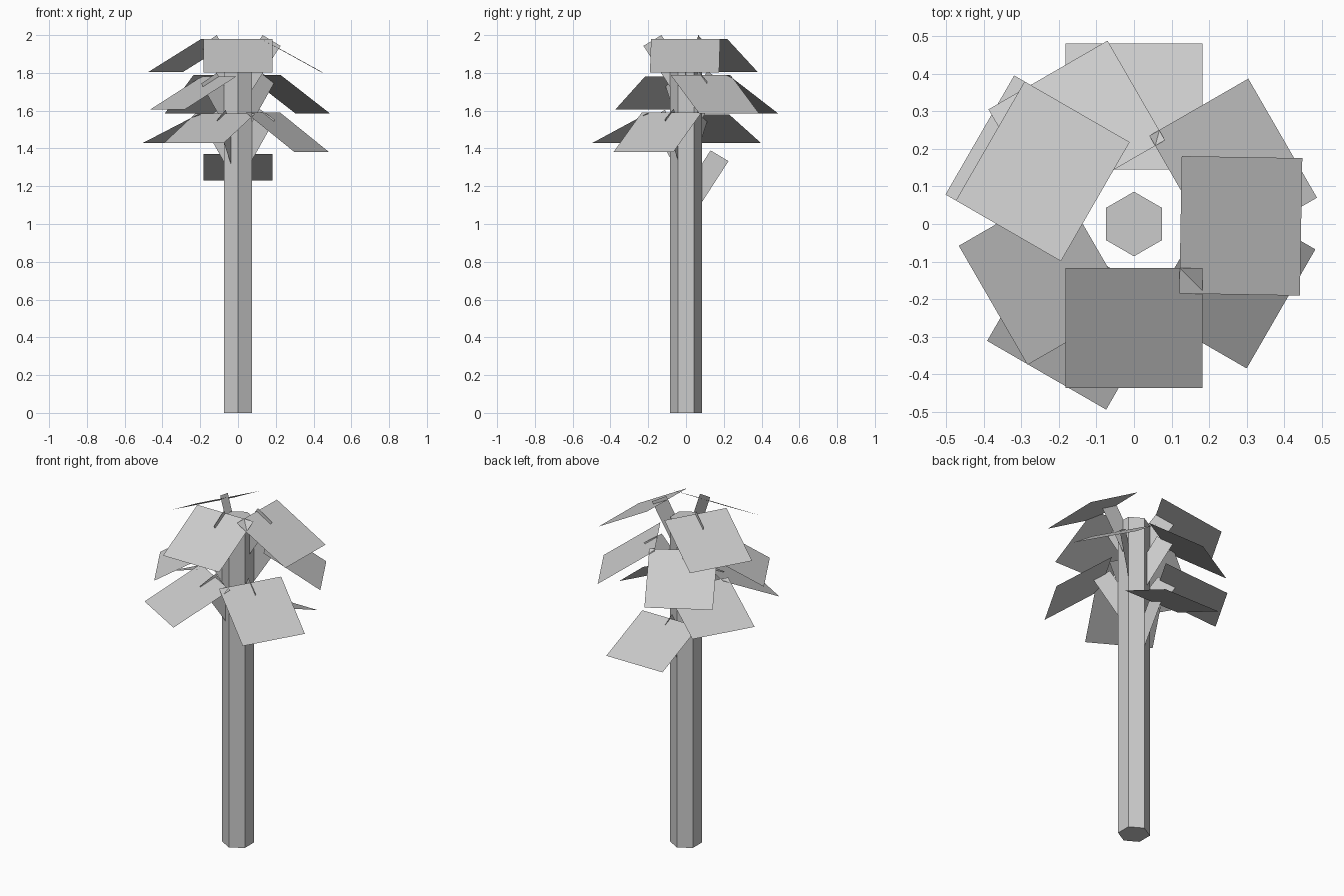
import bpy
from math import radians, cos, sin

if "Cube" in bpy.data.objects:
    bpy.data.objects.remove(bpy.data.objects["Cube"])


def make_mesh(name, verts, faces):
    mesh = bpy.data.meshes.new(name)
    mesh.from_pydata(verts, [], faces)
    ob = bpy.data.objects.new(name, mesh)
    bpy.context.collection.objects.link(ob)
    return ob


def place(angle, r, side, z):
    # radial distance / sideways offset / height -> world position
    a = radians(angle)
    return (r * cos(a) - side * sin(a), r * sin(a) + side * cos(a), z)


# hexagonal trunk with corners on the y axis
TRUNK_H = 1.91
bpy.ops.mesh.primitive_cylinder_add(vertices=6, radius=0.086, depth=TRUNK_H,
                                    location=(0, 0, TRUNK_H / 2))
trunk = bpy.context.object
trunk.name = "trunk"

# leaves: direction, inner radius, inner height, outer radius, outer height
LEAVES = [
    (270, 0.117, 1.98, 0.436, 1.803),
    (-1, 0.124, 1.98, 0.445, 1.803),
    (150, 0.119, 1.98, 0.442, 1.805),
    (210, 0.118, 1.78, 0.433, 1.605),
    (120, 0.152, 1.79, 0.458, 1.585),
    (30, 0.153, 1.79, 0.457, 1.585),
    (150, 0.140, 1.58, 0.474, 1.43),
    (240, 0.133, 1.585, 0.465, 1.43),
    (-30, 0.152, 1.59, 0.452, 1.38),
    (90, 0.145, 1.37, 0.480, 1.23),
]
HALF_W = 0.183

for i, (ang, r0, z0, r1, z1) in enumerate(LEAVES, 1):
    # square leaf card, drooping outwards
    make_mesh(f"leaf_{i}",
              [place(ang, r0, -HALF_W, z0), place(ang, r1, -HALF_W, z1),
               place(ang, r1, HALF_W, z1), place(ang, r0, HALF_W, z0)],
              [(0, 1, 2, 3)])
    # upright strip from inside the trunk to just above the leaf
    rt, zt = 0.13, z0 + 0.02
    profile = [(rt, zt), (rt - 0.18, zt - 0.28),
               (rt - 0.085, zt - 0.335), (rt + 0.095, zt - 0.057)]
    make_mesh(f"leaf_stem_{i}",
              [place(ang, r, 0, z) for r, z in profile], [(0, 1, 2, 3)])
